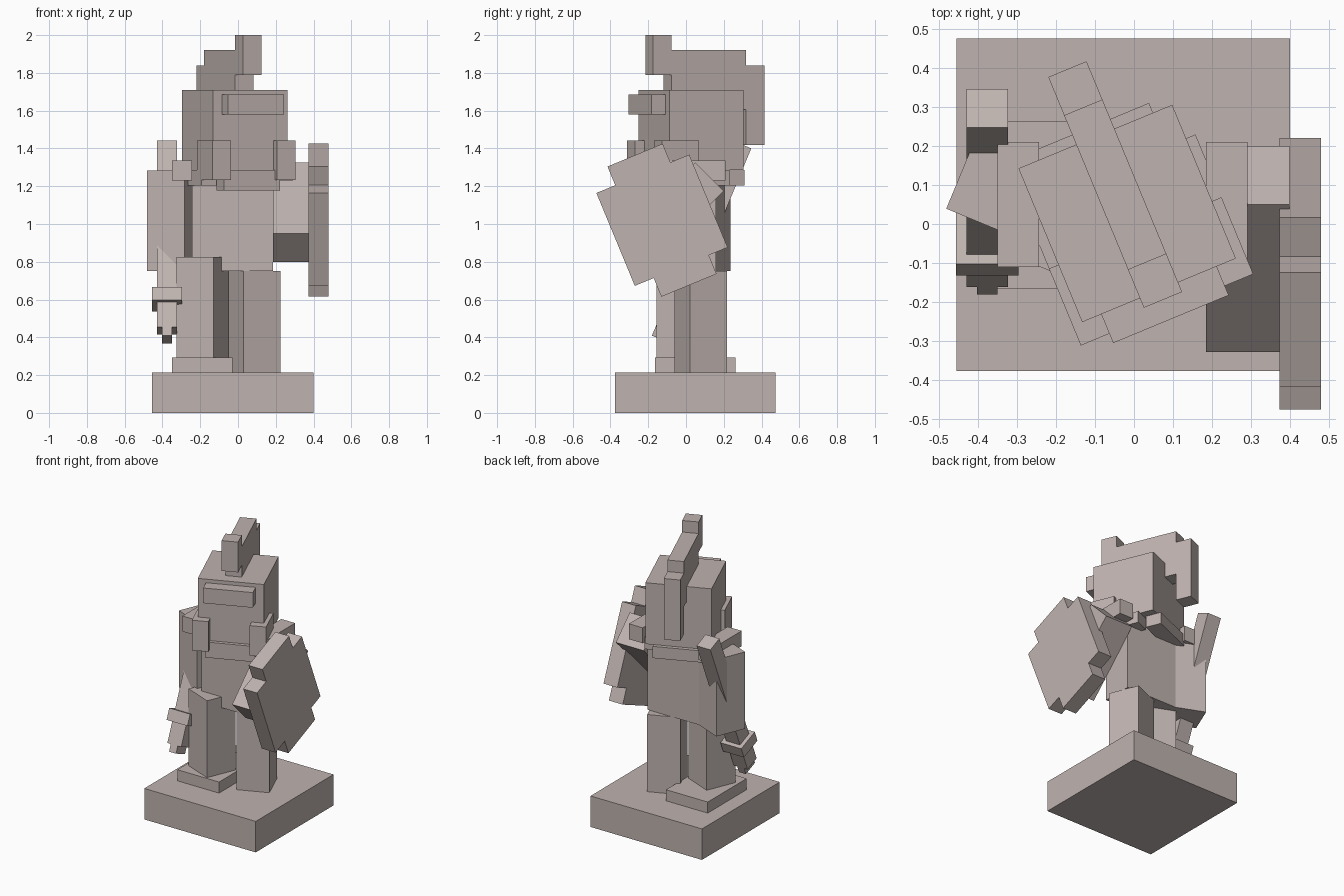
import bpy
from math import radians
from mathutils import Matrix, Vector

if "Cube" in bpy.data.objects:
    bpy.data.objects.remove(bpy.data.objects["Cube"])

stone = bpy.data.materials.new("warm grey stone")
stone.diffuse_color = (0.52, 0.45, 0.43, 1)
stone.use_nodes = True
stone.node_tree.nodes["Principled BSDF"].inputs["Base Color"].default_value = stone.diffuse_color

CORNERS = [(x, y, z) for x in (0, 1) for y in (0, 1) for z in (0, 1)]
FACES = [(0, 1, 3, 2), (4, 6, 7, 5), (0, 4, 5, 1),
         (2, 3, 7, 6), (0, 2, 6, 4), (1, 5, 7, 3)]


def box(name, xs, ys, zs, origin=(0, 0, 0), axis='Z', angle=0):
    """Box given by its ranges in a frame at origin, turned about one axis."""
    frame = Matrix.Translation(Vector(origin)) @ Matrix.Rotation(radians(angle), 4, axis)
    verts = [frame @ Vector((xs[i], ys[j], zs[k])) for i, j, k in CORNERS]
    mesh = bpy.data.meshes.new(name)
    mesh.from_pydata(verts, [], FACES)
    mesh.materials.append(stone)
    obj = bpy.data.objects.new(name, mesh)
    bpy.context.collection.objects.link(obj)
    return obj


H = 0.1066           # half width of limbs
LIMB = (-H, H)
TURN = 22.5

# Plinth and raised step
box("plinth", (-0.455, 0.40), (-0.377, 0.475), (0, 0.215))
box("step", (-0.35, -0.03), (-0.165, 0.262), (0.215, 0.292))

# Legs
box("left_leg", LIMB, LIMB, (0.292, 0.825), (-0.187, -0.0165, 0), 'Z', -TURN)
box("right_leg", LIMB, LIMB, (0.215, 0.75), (0.087, 0.079, 0), 'Z', TURN)

# Torso and shoulder plates
box("torso", (-0.243, 0.185), (-0.055, 0.158), (0.75, 1.285))
for side, xs in (("left", (-0.35, -0.243)), ("right", (0.185, 0.291))):
    box(side + "_shoulder", xs, (-0.11, 0.21), (1.23, 1.337))

# Arms: one hanging and turned, one raised forward
box("left_arm", LIMB, LIMB, (0.75, 1.283), (-0.3415, 0.097, 0), 'Z', -TURN)
box("right_arm", LIMB, LIMB, (-0.2665, 0.2665), (0.291, -0.0635, 1.062), 'X', -45)

# Leaning weapon, measured from its top front edge
weapon = dict(origin=(-0.376, 0.247, 1.441), axis='X', angle=-TURN)
box("weapon_shaft", (-0.053, 0.053), (0, 0.1066), (-1.067, 0), **weapon)
box("weapon_collar", (-0.08, 0.08), (-0.0266, 0.133), (-0.925, -0.848), **weapon)
box("weapon_tip", (-0.0266, 0.0266), (0, 0.1066), (-1.117, -1.06), **weapon)

# Shield: two crossed slabs
shield = dict(origin=(0.4255, -0.127, 1.02), axis='X', angle=TURN)
box("shield_wide", (-0.053, 0.053), (-0.266, 0.266), (-0.266, 0.266), **shield)
box("shield_tall", (-0.053, 0.053), (-0.158, 0.158), (-0.373, 0.373), **shield)

# Helmeted head, all parts turned together
head = dict(origin=(-0.0175, 0.027, 0), axis='Z', angle=TURN)
box("head", (-0.213, 0.213), (-0.213, 0.213), (1.285, 1.71), **head)
box("visor", (-0.16, 0.16), (-0.293, -0.20), (1.58, 1.685), **head)
box("chin_guard", (-0.16, 0.16), (-0.238, -0.133), (1.178, 1.286), **head)
box("neck_guard", (-0.16, 0.16), (0.133, 0.24), (1.205, 1.286), **head)
for side, xs in (("left", (-0.239, -0.133)), ("right", (0.133, 0.239))):
    box(side + "_cheek_guard", xs, (-0.267, -0.054), (1.233, 1.442), **head)
    box(side + "_neck_guard", xs, (-0.12, 0.12), (1.205, 1.286), **head)

# Crest
CREST = (-0.053, 0.053)
box("crest_front", CREST, (-0.2395, -0.133), (1.79, 2.0), **head)
box("crest_middle", CREST, (-0.135, 0.294), (1.607, 1.92), **head)
box("crest_back", CREST, (0.294, 0.40), (1.417, 1.84), **head)
